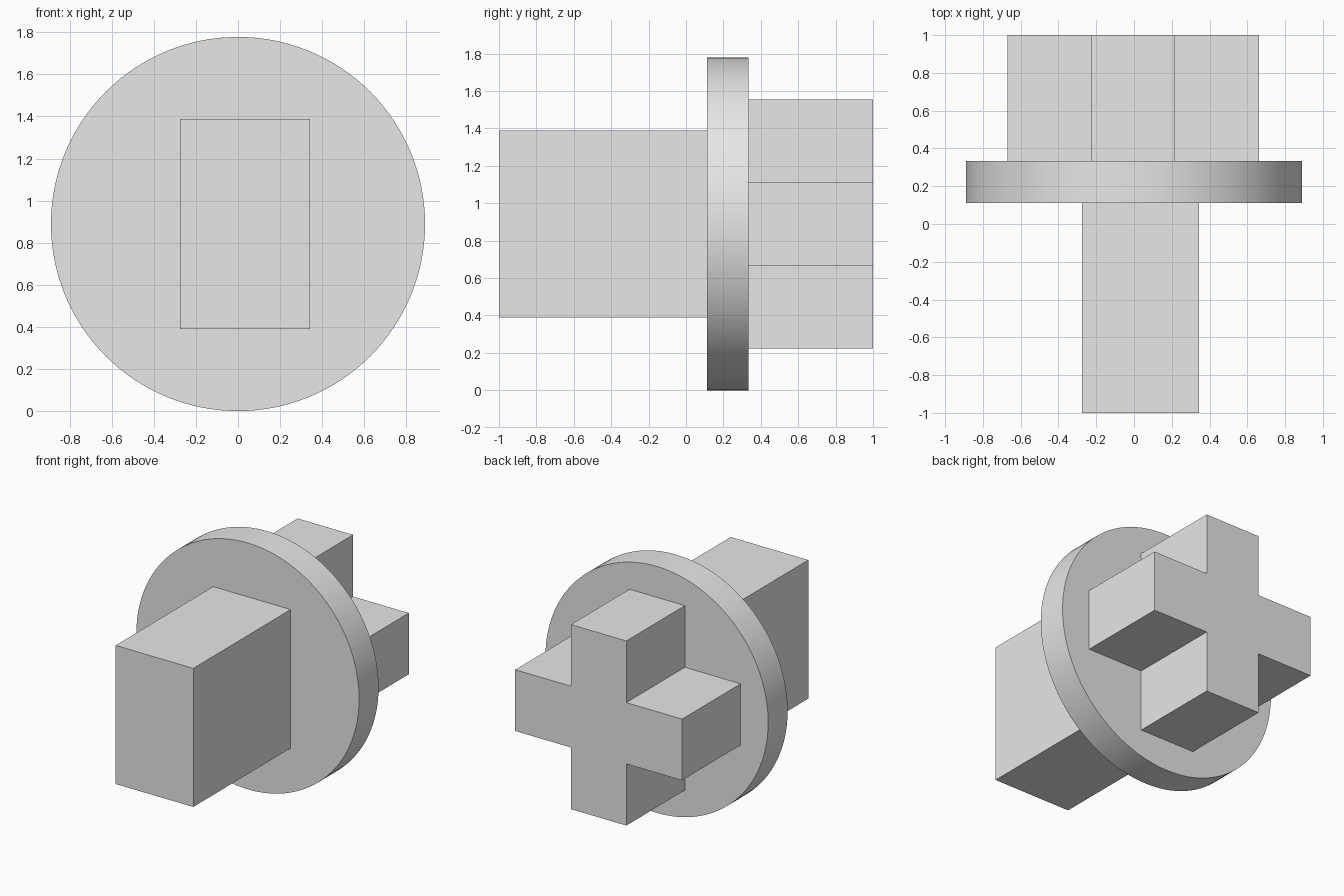
import bpy
import bmesh
from math import cos, sin, tau

cube = bpy.data.objects.get("Cube")
if cube:
    bpy.data.objects.remove(cube, do_unlink=True)

GREY = (0.8, 0.8, 0.8, 1.0)
grey = bpy.data.materials.new("light_grey")
grey.use_nodes = True
grey.diffuse_color = GREY
grey.node_tree.nodes["Principled BSDF"].inputs["Base Color"].default_value = GREY

RADIUS = 0.889  # flange radius, also the height of its axis


def extrude_profile(name, profile, y_front, y_back):
    """Extrude an outline of (x, z) points along y."""
    bm = bmesh.new()
    outline = [bm.verts.new((x, y_front, z)) for x, z in profile]
    face = bm.faces.new(outline)
    result = bmesh.ops.extrude_face_region(bm, geom=[face], use_keep_orig=True)
    moved = [v for v in result["geom"] if isinstance(v, bmesh.types.BMVert)]
    bmesh.ops.translate(bm, verts=moved, vec=(0, y_back - y_front, 0))
    bmesh.ops.recalc_face_normals(bm, faces=bm.faces)
    mesh = bpy.data.meshes.new(name)
    bm.to_mesh(mesh)
    bm.free()
    mesh.materials.append(grey)
    obj = bpy.data.objects.new(name, mesh)
    bpy.context.collection.objects.link(obj)
    return obj


# Rectangular block at the front
left, right, low, high = -0.276, 0.343, 0.389, 1.389
extrude_profile("front_block",
                [(left, low), (right, low), (right, high), (left, high)],
                -1.0, 0.111)

# Round flange with a smooth rim
steps = 128
circle = [(RADIUS * cos(tau * i / steps), RADIUS + RADIUS * sin(tau * i / steps))
          for i in range(steps)]
flange = extrude_profile("round_flange", circle, 0.111, 0.333)
bpy.ops.object.select_all(action="DESELECT")
flange.select_set(True)
bpy.context.view_layer.objects.active = flange
bpy.ops.object.shade_smooth_by_angle(angle=0.6)

# Cross-shaped plug at the back: one arm outline turned four times
arm, half = 0.666, 0.221
cross = []
x_dir, z_dir = 1, 0
for _ in range(4):
    for along, across in ((arm, -half), (arm, half), (half, half)):
        cross.append((along * x_dir - across * z_dir - 0.003,
                      along * z_dir + across * x_dir + RADIUS))
    x_dir, z_dir = -z_dir, x_dir
extrude_profile("cross_plug", cross, 0.333, 1.0)
